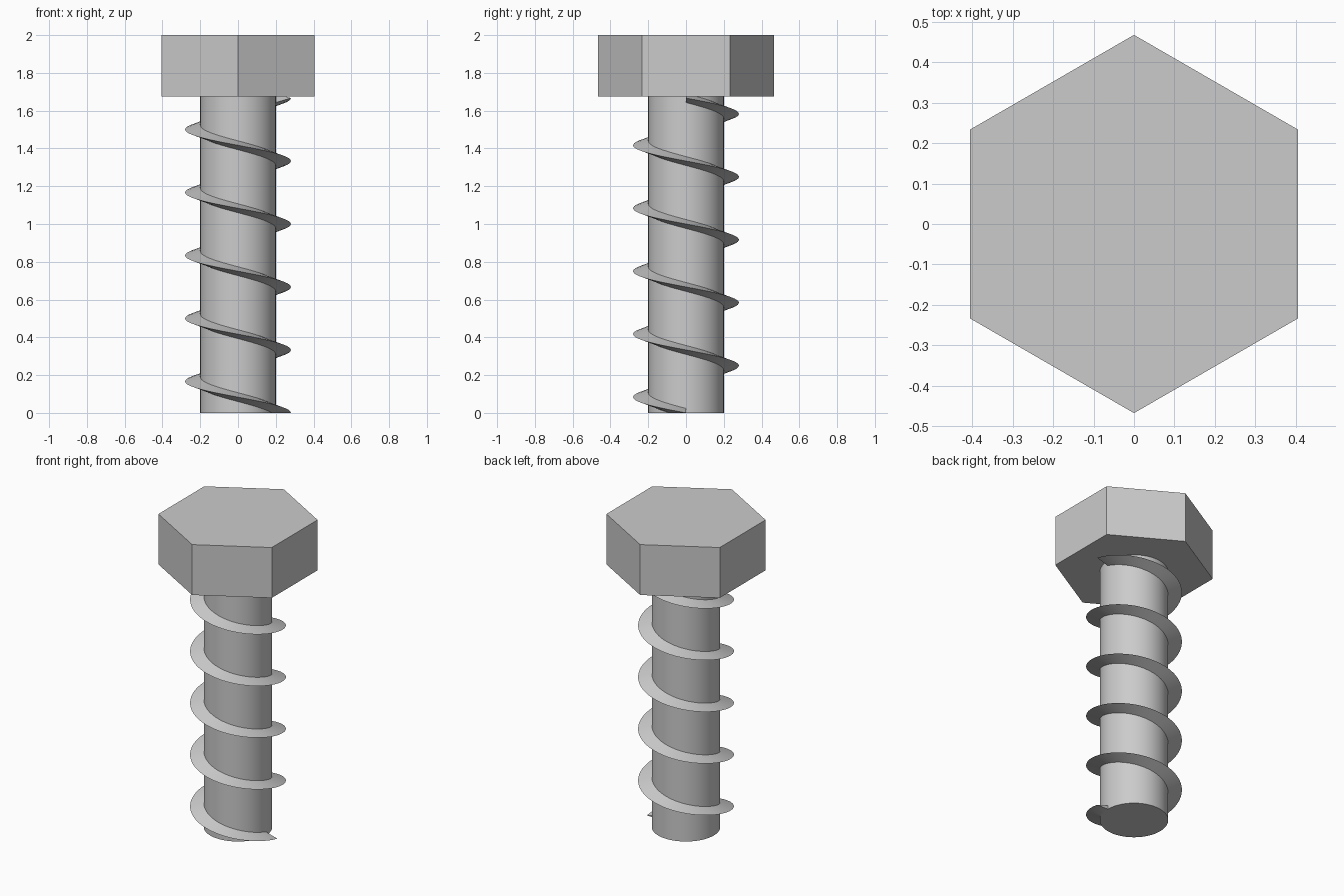
import bpy, bmesh, math
from mathutils import Vector

if "Cube" in bpy.data.objects:
    bpy.data.objects.remove(bpy.data.objects["Cube"])

SHANK_R, CREST_R, HEAD_R = 0.2, 0.28, 0.467
HEAD_Z, TOP = 1.675, 2.0
PITCH, TURNS, STEPS = 1 / 3, 5, 64
ROOT_HALF = 0.025

steel = bpy.data.materials.new("grey_steel")
steel.use_nodes = True
grey = (0.6, 0.6, 0.6, 1)
steel.diffuse_color = grey
steel.node_tree.nodes["Principled BSDF"].inputs["Base Color"].default_value = grey


def finish(bm, name, smooth=False):
    bmesh.ops.recalc_face_normals(bm, faces=bm.faces[:])
    mesh = bpy.data.meshes.new(name)
    bm.to_mesh(mesh)
    bm.free()
    mesh.materials.append(steel)
    obj = bpy.data.objects.new(name, mesh)
    bpy.context.collection.objects.link(obj)
    if smooth:
        bpy.ops.object.select_all(action="DESELECT")
        obj.select_set(True)
        bpy.context.view_layer.objects.active = obj
        bpy.ops.object.shade_smooth_by_angle(angle=math.radians(30))
    return obj


def prism(name, sides, radius, z0, z1, turn=0.0, smooth=False):
    bm = bmesh.new()
    ring = [bm.verts.new((radius * math.cos(turn + math.tau * i / sides),
                          radius * math.sin(turn + math.tau * i / sides), z0))
            for i in range(sides)]
    base = bm.faces.new(ring)
    up = bmesh.ops.extrude_face_region(bm, geom=[base], use_keep_orig=True)["geom"]
    bmesh.ops.translate(bm, vec=(0, 0, z1 - z0),
                        verts=[v for v in up if isinstance(v, bmesh.types.BMVert)])
    return finish(bm, name, smooth)


# Hexagonal head with corners toward front and back, and the round shank
prism("hex_head", 6, HEAD_R, HEAD_Z, TOP, math.pi / 2)
prism("shank", 64, SHANK_R, 0, HEAD_Z, smooth=True)

# Thread: a triangular section swept clockwise as it climbs
bm = bmesh.new()
section = [(SHANK_R - 0.005, -ROOT_HALF), (CREST_R, 0), (SHANK_R - 0.005, ROOT_HALF)]
previous = None
for i in range(TURNS * STEPS + 1):
    a, z = -math.tau * i / STEPS, PITCH * i / STEPS
    ring = [bm.verts.new((r * math.cos(a), r * math.sin(a), z + dz)) for r, dz in section]
    if previous:
        for j in range(3):
            k = (j + 1) % 3
            bm.faces.new((previous[j], previous[k], ring[k], ring[j]))
    else:
        bm.faces.new(ring)
    previous = ring
bm.faces.new(previous)

# Trim the thread flush with the tip of the shank
cut = bmesh.ops.bisect_plane(bm, geom=bm.verts[:] + bm.edges[:] + bm.faces[:],
                             plane_co=Vector((0, 0, 0)), plane_no=Vector((0, 0, -1)),
                             clear_outer=True)
edges = [e for e in cut["geom_cut"] if isinstance(e, bmesh.types.BMEdge)]
bmesh.ops.holes_fill(bm, edges=edges)
finish(bm, "thread", smooth=True)
